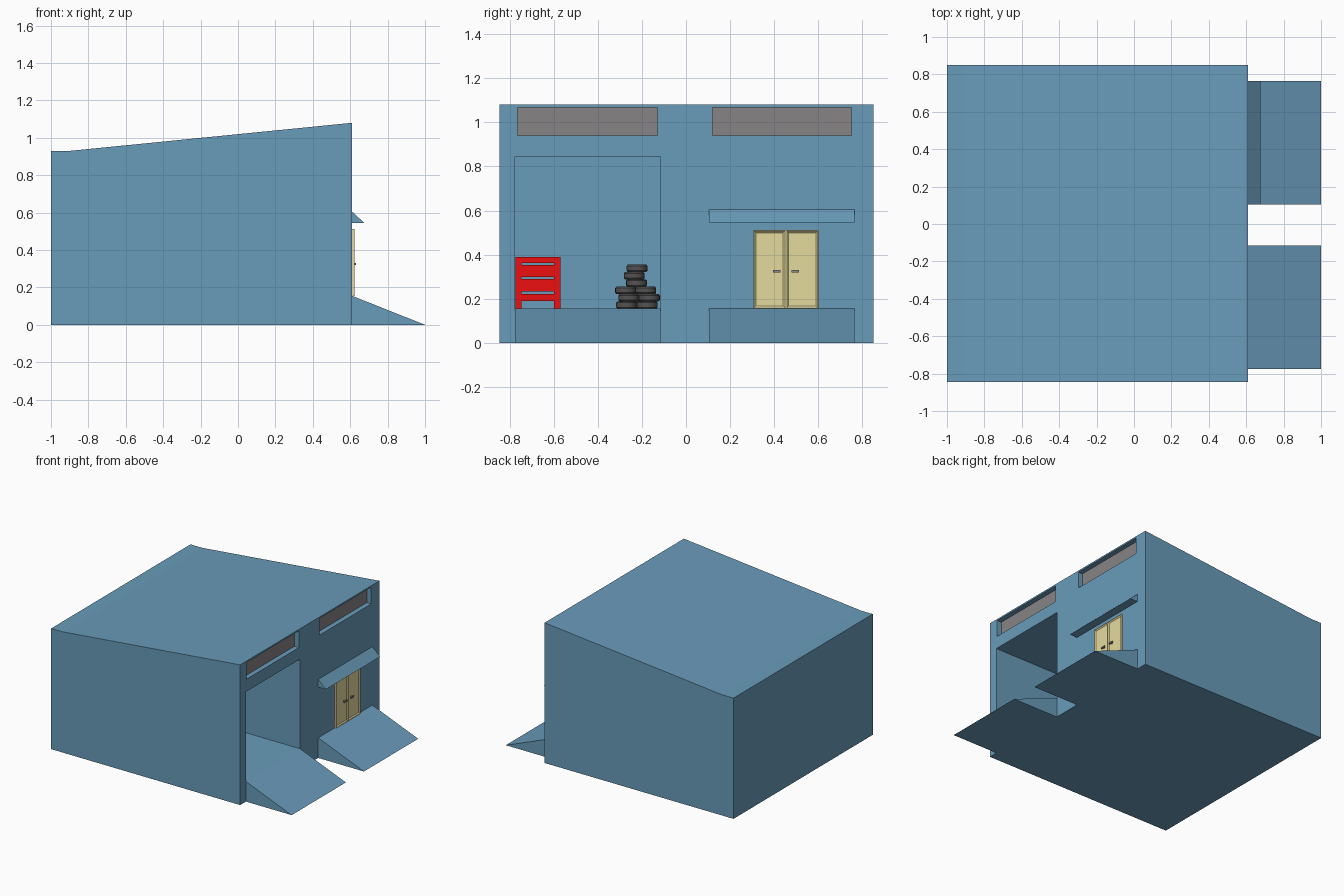
import bpy, bmesh, math

if "Cube" in bpy.data.objects:
    bpy.data.objects.remove(bpy.data.objects["Cube"])


def material(name, rgb):
    m = bpy.data.materials.new(name)
    m.diffuse_color = (*rgb, 1)
    m.use_nodes = True
    m.node_tree.nodes["Principled BSDF"].inputs["Base Color"].default_value = m.diffuse_color
    return m


BLUE = material("wall_blue", (0.14, 0.33, 0.49))
YELLOW = material("door_yellow", (0.78, 0.70, 0.34))
RED = material("shelf_red", (0.85, 0.005, 0.005))
GLASS = material("window_grey", (0.24, 0.23, 0.23))
METAL = material("handle_grey", (0.25, 0.25, 0.25))
RUBBER = material("tyre_rubber", (0.09, 0.085, 0.085))


def finish(name, bm, mat):
    bmesh.ops.recalc_face_normals(bm, faces=bm.faces)
    mesh = bpy.data.meshes.new(name)
    bm.to_mesh(mesh)
    bm.free()
    ob = bpy.data.objects.new(name, mesh)
    bpy.context.collection.objects.link(ob)
    if mat:
        mesh.materials.append(mat)
    return ob


def add_box(bm, x0, x1, y0, y1, z0, z1):
    vs = bmesh.ops.create_cube(bm, size=1)["verts"]
    for v in vs:
        v.co = (x1 if v.co.x > 0 else x0,
                y1 if v.co.y > 0 else y0,
                z1 if v.co.z > 0 else z0)
    return vs


def boxes(name, mat, *dims):
    bm = bmesh.new()
    for d in dims:
        add_box(bm, *d)
    return finish(name, bm, mat)


def prism(name, profile, y0, y1, mat):
    """Extrude an x-z profile along y."""
    bm = bmesh.new()
    face = bm.faces.new([bm.verts.new((x, y0, z)) for x, z in profile])
    ext = bmesh.ops.extrude_face_region(bm, geom=[face])["geom"]
    for v in ext:
        if isinstance(v, bmesh.types.BMVert):
            v.co.y = y1
    return finish(name, bm, mat)


FRONT = 0.61       # wall with the doors
BACK = -0.90       # rear wall of the garage bay
FLOOR = 0.155
WINDOWS = ((-0.765, -0.13), (0.12, 0.75))

# Building block with sloped roof
building = prism("building", [(-1, 0), (FRONT, 0), (FRONT, 1.08),
                              (-0.9, 0.93), (-1, 0.93)], -0.845, 0.85, BLUE)

# Garage bay and window recesses
cutter = boxes("recess_cutter", BLUE,
               (BACK, FRONT + 0.1, -0.775, -0.115, FLOOR, 0.845),
               *[(FRONT - 0.04, FRONT + 0.1, a, b, 0.94, 1.068) for a, b in WINDOWS])
cutter.hide_render = True
mod = building.modifiers.new("recesses", "BOOLEAN")
mod.object = cutter
mod.solver = "EXACT"
bpy.context.view_layer.objects.active = building
bpy.ops.object.modifier_apply(modifier=mod.name)
bpy.data.objects.remove(cutter)

for i, (a, b) in enumerate(WINDOWS):
    boxes(f"window_glass_{i + 1}", GLASS, (FRONT - 0.041, FRONT - 0.038, a, b, 0.94, 1.068))

# Ramps and door awning
ramp = [(FRONT, 0), (1, 0), (FRONT, FLOOR)]
prism("garage_ramp", ramp, -0.775, -0.115, BLUE)
prism("door_ramp", ramp, 0.105, 0.765, BLUE)
prism("awning", [(FRONT, 0.545), (0.675, 0.545), (FRONT, 0.605)], 0.105, 0.765, BLUE)

# Double door: each leaf has a sunken bevelled panel and a lever handle
MID = 0.453
for side, label in ((-1, "left"), (1, "right")):
    y0, y1 = sorted((MID, MID + side * 0.148))
    bm = bmesh.new()
    add_box(bm, FRONT - 0.005, 0.622, y0, y1, FLOOR, 0.512)
    bm.normal_update()
    panel = max(bm.faces, key=lambda f: f.normal.x)
    bmesh.ops.inset_individual(bm, faces=[panel], thickness=0.006)
    bmesh.ops.inset_individual(bm, faces=[panel], thickness=0.012, depth=-0.007)
    finish(f"door_leaf_{label}", bm, YELLOW)
    hy = MID + side * 0.042
    boxes(f"door_handle_{label}", METAL,
          (0.612, 0.626, hy - 0.005, hy + 0.005, 0.32, 0.33),
          (0.624, 0.632, hy - 0.017, hy + 0.017, 0.319, 0.331))

# Red tool shelf against the rear wall
sx0, sx1, sy0, sy1 = BACK + 0.01, BACK + 0.14, -0.774, -0.57
shelf = [(sx0, sx1, sy0, sy0 + 0.029, FLOOR, 0.39),
         (sx0, sx1, sy1 - 0.029, sy1, FLOOR, 0.39)]
for z0, z1 in ((0.19, 0.222), (0.234, 0.29), (0.298, 0.354), (0.363, 0.39)):
    shelf.append((sx0, sx1, sy0 + 0.029, sy1 - 0.029, z0, z1))
boxes("tool_shelf", RED, *shelf)


def tyre(name, x, y, z):
    """Lathe a rounded tyre cross-section about z."""
    section = [(0.024, 0.004), (0.030, 0), (0.042, 0), (0.047, 0.006),
               (0.047, 0.027), (0.042, 0.033), (0.030, 0.033), (0.024, 0.029)]
    bm = bmesh.new()
    n = 24
    rings = []
    for i in range(n):
        a = 2 * math.pi * i / n
        rings.append([bm.verts.new((x + r * math.cos(a), y + r * math.sin(a), z + h))
                      for r, h in section])
    k = len(section)
    for i in range(n):
        p, q = rings[i], rings[(i + 1) % n]
        for j in range(k):
            bm.faces.new((p[j], q[j], q[(j + 1) % k], p[(j + 1) % k]))
    ob = finish(name, bm, RUBBER)
    bpy.ops.object.select_all(action="DESELECT")
    ob.select_set(True)
    bpy.context.view_layer.objects.active = ob
    bpy.ops.object.shade_smooth_by_angle(angle=math.radians(35))


# Three untidy tyre stacks, the tallest one behind
stacks = ((BACK + 0.16, (-0.270, -0.260, -0.274)),
          (BACK + 0.16, (-0.176, -0.166, -0.182)),
          (BACK + 0.07, (-0.222, -0.226, -0.220, -0.224, -0.235, -0.222)))
for s, (x, ys) in enumerate(stacks):
    for i, y in enumerate(ys):
        tyre(f"tyre_{s + 1}_{i + 1}", x, y, FLOOR + 0.0333 * i)
